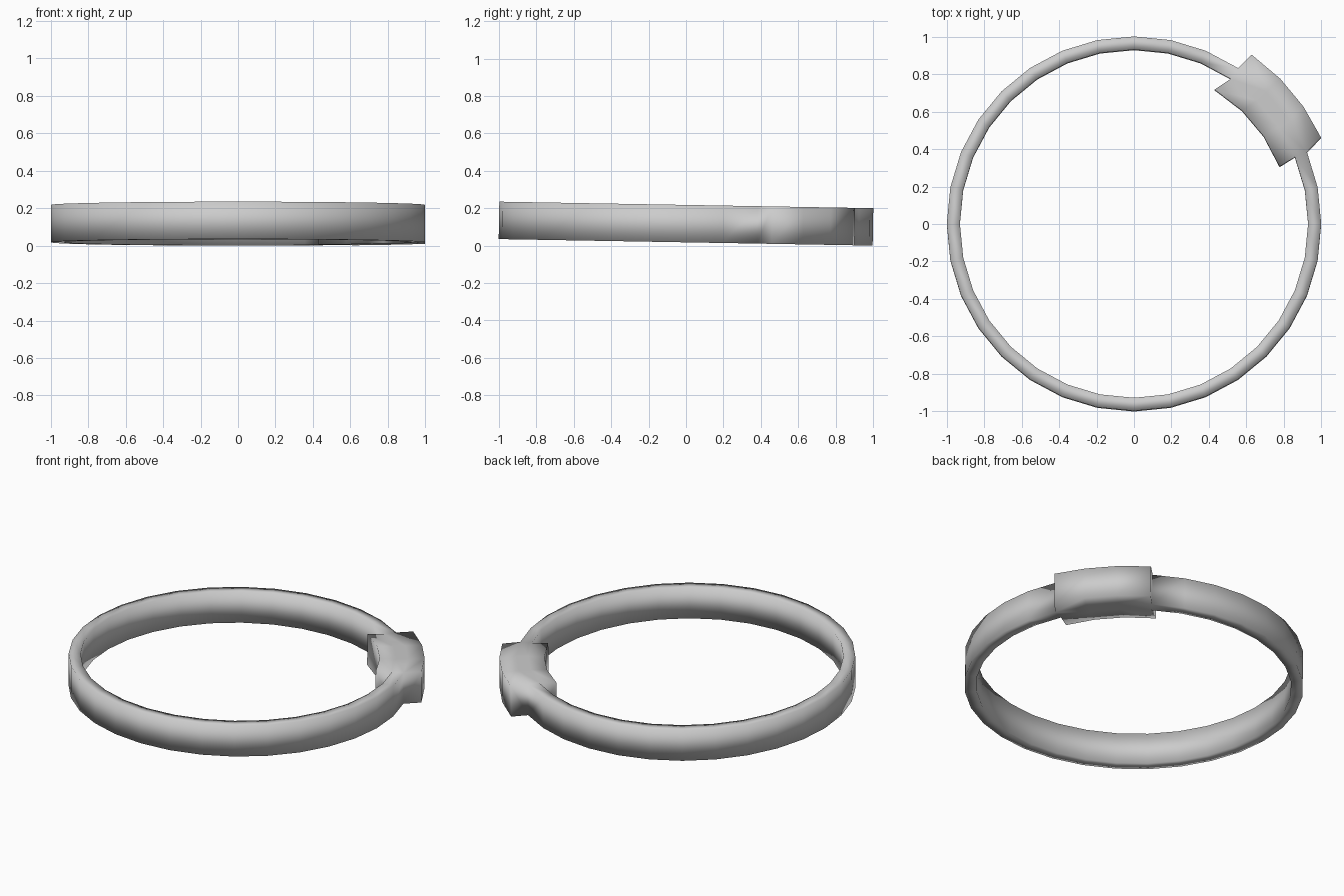
import bpy, bmesh
from math import cos, sin, radians
from mathutils import Matrix

if "Cube" in bpy.data.objects:
    bpy.data.objects.remove(bpy.data.objects["Cube"])

N, R_OUT, R_IN, H = 32, 1.0, 0.93, 0.1
bm = bmesh.new()


def pair(x, y):
    """Bottom and top vertex at one plan position."""
    return bm.verts.new((x, y, -H)), bm.verts.new((x, y, H))


def wall(a, b):
    bm.faces.new((a[0], b[0], b[1], a[1]))


def polar(r, deg):
    return pair(r * cos(radians(deg)), r * sin(radians(deg)))


# Thin band with a rectangular section
outer = [polar(R_OUT, 360 * i / N) for i in range(N)]
inner = [polar(R_IN, 360 * i / N) for i in range(N)]
clasp = range(2, 5)  # segments that carry the thick block
for i in range(N):
    j = (i + 1) % N
    for k in (0, 1):
        bm.faces.new((outer[i][k], outer[j][k], inner[j][k], inner[i][k]))
    if i not in clasp:
        wall(outer[i], outer[j])
        wall(inner[i], inner[j])

# Block pushed out of the band on both sides, sharing its edges
for base, r, angles in ((outer, 1.10, (24.7, 34.7, 44.7, 55.2)),
                        (inner, 0.835, (21.4, 34.0, 46.3, 59.0))):
    rim = [polar(r, a) for a in angles]
    for n, i in enumerate(clasp):
        wall(rim[n], rim[n + 1])
        for k in (0, 1):
            bm.faces.new((base[i][k], base[i + 1][k], rim[n + 1][k], rim[n][k]))
    wall(base[2], rim[0])
    wall(base[5], rim[3])

# Slight tilt, resting on the ground
bmesh.ops.recalc_face_normals(bm, faces=bm.faces)
bm.transform(Matrix.Rotation(radians(-1), 4, 'X'))
low = min(v.co.z for v in bm.verts)
bm.transform(Matrix.Translation((0, 0, -low)))
for f in bm.faces:
    f.smooth = True

mesh = bpy.data.meshes.new("ring_band")
bm.to_mesh(mesh)
bm.free()
bpy.context.collection.objects.link(bpy.data.objects.new("ring_band", mesh))
